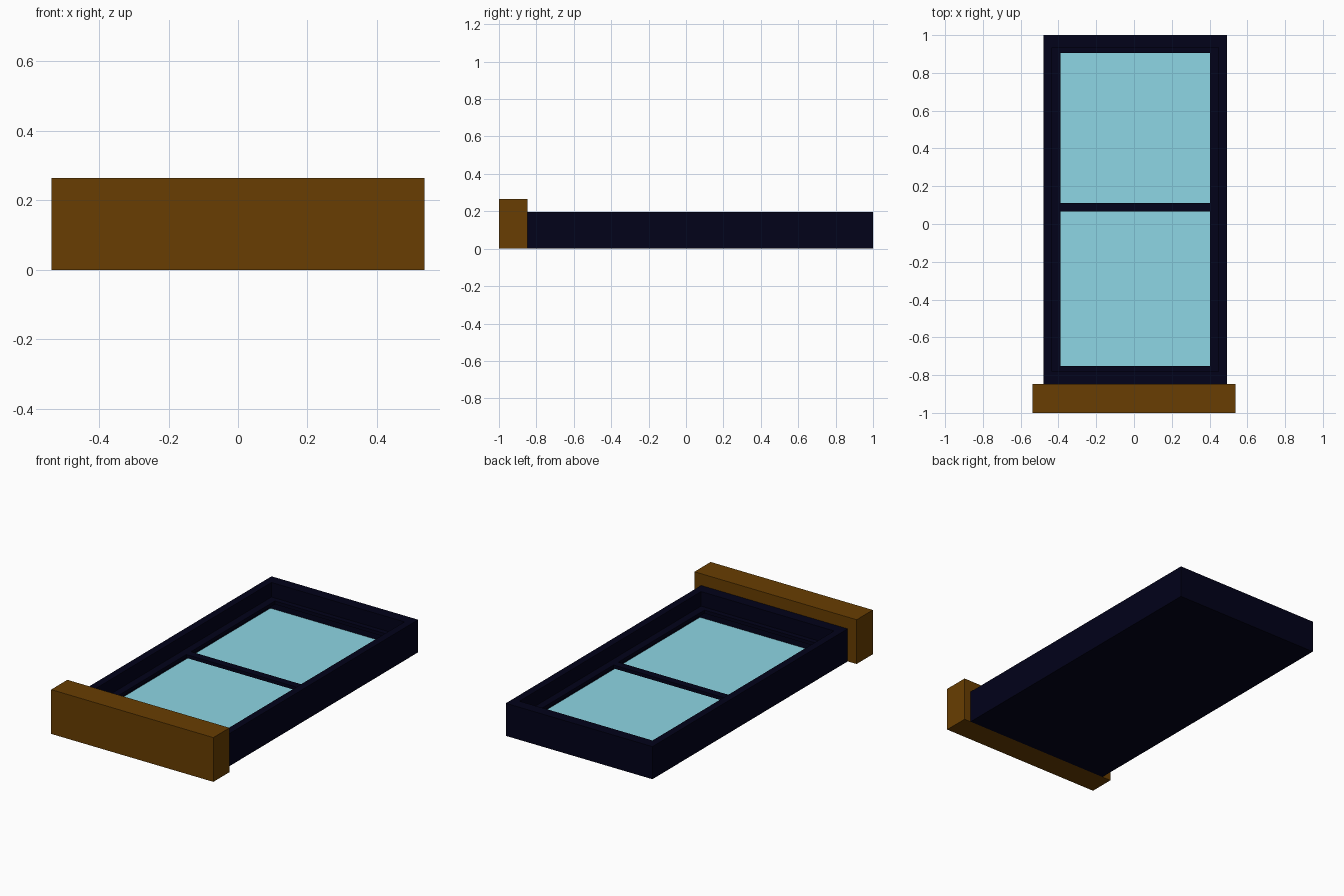
import bpy

if "Cube" in bpy.data.objects:
    bpy.data.objects.remove(bpy.data.objects["Cube"])


def material(name, rgb):
    m = bpy.data.materials.new(name)
    m.diffuse_color = (*rgb, 1)
    m.use_nodes = True
    m.node_tree.nodes["Principled BSDF"].inputs["Base Color"].default_value = m.diffuse_color
    return m


NAVY = material("dark navy", (0.0005, 0.0005, 0.010))
WOOD = material("brown wood", (0.14, 0.048, 0.0005))
GLASS = material("pale blue glass", (0.27, 0.67, 0.78))


def add_mesh(name, verts, faces, mat):
    me = bpy.data.meshes.new(name)
    me.from_pydata(verts, [], faces)
    me.materials.append(mat)
    ob = bpy.data.objects.new(name, me)
    bpy.context.collection.objects.link(ob)
    return ob


def box(name, x0, x1, y0, y1, z0, z1, mat):
    verts = [(x, y, z) for z in (z0, z1) for x, y in ((x0, y0), (x1, y0), (x1, y1), (x0, y1))]
    faces = [(3, 2, 1, 0), (4, 5, 6, 7)]
    faces += [(i, (i + 1) % 4, (i + 1) % 4 + 4, i + 4) for i in range(4)]
    return add_mesh(name, verts, faces, mat)


# Frame: nested rectangles running over the rim, around the sash lip and down to the bed
X0, X1, Y0, Y1 = -0.478, 0.493, -0.847, 1.0
PANE, LIP, SASH, RIM = 0.045, 0.088, 0.108, 0.195
GX, GY = 0.09, 0.096
steps = [  # inset x, inset y, height
    (0, 0, 0), (0, 0, RIM), (0.045, 0.065, RIM), (0.045, 0.065, SASH),
    (GX, GY, SASH), (GX, GY, LIP), (0.045, 0.075, LIP), (0.045, 0.075, PANE),
]
verts = []
for ix, iy, z in steps:
    verts += [(X0 + ix, Y0 + iy, z), (X1 - ix, Y0 + iy, z), (X1 - ix, Y1 - iy, z), (X0 + ix, Y1 - iy, z)]
faces = [(3, 2, 1, 0)]
for k in range(len(steps) - 1):
    for i in range(4):
        j = (i + 1) % 4
        faces.append((4 * k + i, 4 * k + j, 4 * k + 4 + j, 4 * k + 4 + i))
add_mesh("window_frame", verts, faces, NAVY)

# Crossbar bridging the sash above the glass
box("crossbar", X0 + GX, X1 - GX, 0.065, 0.11, LIP, SASH, NAVY)

# Glass pane lying below the sash lip
ix, iy = steps[-1][:2]
add_mesh("glass_pane", [(X0 + ix, Y0 + iy, PANE), (X1 - ix, Y0 + iy, PANE),
                        (X1 - ix, Y1 - iy, PANE), (X0 + ix, Y1 - iy, PANE)], [(0, 1, 2, 3)], GLASS)

# Sill
box("sill", -0.537, 0.537, -1.0, Y0, 0, 0.265, WOOD)
